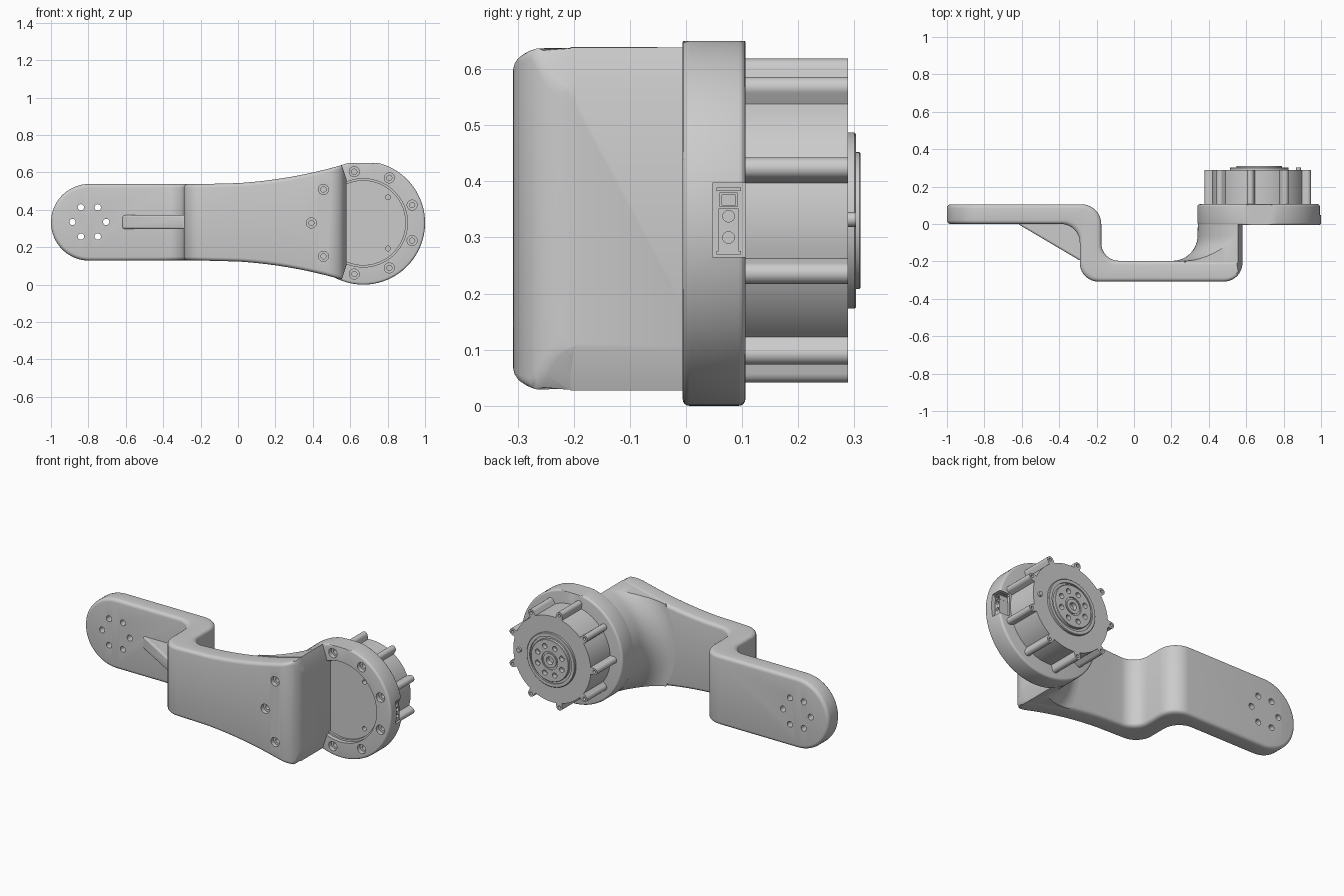
import bpy, bmesh
from math import sin, cos, pi, radians, sqrt, asin

if "Cube" in bpy.data.objects:
    bpy.data.objects.remove(bpy.data.objects["Cube"])

CX, CZ = 0.67, 0.33            # motor axis (runs along y)
AX, AR = -0.795, 0.205         # rounded free end of the arm
FRONT, BACK = -0.308, -0.197   # faces of the dropped middle section
WALL = 0.58                    # end wall of the dropped section


def finish(bm, name, smooth=True):
    bmesh.ops.remove_doubles(bm, verts=bm.verts, dist=1e-5)
    bmesh.ops.recalc_face_normals(bm, faces=bm.faces)
    me = bpy.data.meshes.new(name)
    bm.to_mesh(me)
    bm.free()
    ob = bpy.data.objects.new(name, me)
    bpy.context.collection.objects.link(ob)
    return ob


def activate(ob):
    bpy.ops.object.select_all(action='DESELECT')
    ob.select_set(True)
    bpy.context.view_layer.objects.active = ob


def boolean(ob, cutter, op='DIFFERENCE'):
    activate(ob)
    m = ob.modifiers.new("cut", 'BOOLEAN')
    m.operation, m.object, m.solver = op, cutter, 'EXACT'
    bpy.ops.object.modifier_apply(modifier=m.name)
    bpy.data.objects.remove(cutter)


def lathe(bm, prof, cx=CX, cz=CZ, n=96):
    """Revolve (radius, y) points about a y-parallel axis."""
    rings = [[bm.verts.new((cx + r * cos(2 * pi * i / n), y, cz + r * sin(2 * pi * i / n)))
              for i in range(n)] for r, y in prof]
    for a, b in zip(rings, rings[1:]):
        for i in range(n):
            j = (i + 1) % n
            bm.faces.new((a[i], a[j], b[j], b[i]))


def prism(bm, pts, a, b, axis):
    put = (lambda u, v, w: (u, w, v)) if axis == 'y' else (lambda u, v, w: (u, v, w))
    lo = [bm.verts.new(put(u, v, a)) for u, v in pts]
    hi = [bm.verts.new(put(u, v, b)) for u, v in pts]
    bm.faces.new(lo)
    bm.faces.new(hi)
    for i in range(len(pts)):
        j = (i + 1) % len(pts)
        bm.faces.new((lo[i], lo[j], hi[j], hi[i]))


def box(bm, x0, x1, y0, y1, z0, z1):
    prism(bm, [(x0, y0), (x1, y0), (x1, y1), (x0, y1)], z0, z1, 'z')


def polar(r, deg):
    return CX + r * cos(radians(deg)), CZ + r * sin(radians(deg))


def hole(bm, x, z, r, y0, y1, n=20):
    lathe(bm, [(0, y0), (r, y0), (r, y1), (0, y1)], x, z, n)


def counterbore(bm, x, z, y):
    lathe(bm, [(0, y - .02), (.027, y - .02), (.027, y + .025),
               (.014, y + .025), (.014, y + .08), (0, y + .08)], x, z, 24)


def half_height(x):
    if x > .555:
        return .306 - .076 * (x - .555) / .025
    return AR + .101 * (max(0, x + .15) / .705) ** 2


# Arm: rounded-rectangle section lofted along the stepped path
stations = []                  # (front x, front y, back x, back y, cap angle)
for i in range(17):
    stations.append((AX, 0, AX, .105, pi / 2 * i / 16))
N = 10
for i in range(N + 1):         # first bend
    t = pi / 2 * i / N
    stations.append((-.39 + .1 * sin(t), -.1 + .1 * cos(t),
                     -.28 + .105 * sin(t), .105 * cos(t), None))
for i in range(N + 1):         # second bend
    t = pi / 2 * i / N
    stations.append((-.19 - .1 * cos(t), FRONT + .1 - .1 * sin(t),
                     -.08 - .095 * cos(t), BACK + .095 - .095 * sin(t), None))
for i in range(13):
    x = i * .46 / 12
    stations.append((x, FRONT, x, BACK, None))
for i in range(13):            # rounded front corner of the end wall
    t = pi / 2 * i / 12
    stations.append((.48 + .1 * sin(t), FRONT + .1 - .1 * cos(t),
                     .5 + .08 * i / 12, BACK, None))
R, T = .02, .105
quarter = [(R * (1 - sin(pi / 2 * k / 4)), R * (1 - cos(pi / 2 * k / 4)) / T) for k in range(5)]
section = quarter + [(e, 1 - s) for e, s in reversed(quarter)]
bm = bmesh.new()
loops = []
for fx, fy, bx, by, cap in stations:
    up, down = [], []
    for e, s in section:
        x, y = fx + (bx - fx) * s, fy + (by - fy) * s
        h = half_height(x) - e
        if cap is not None:
            x, h = AX - (AR - e) * cos(cap), (AR - e) * sin(cap)
        up.append(bm.verts.new((x, y, CZ + .003 + h)))
        down.append(bm.verts.new((x, y, CZ + .003 - h)))
    loops.append(up + down[::-1])
for a, b in zip(loops, loops[1:]):
    for i in range(len(a)):
        j = (i + 1) % len(a)
        bm.faces.new((a[i], a[j], b[j], b[i]))
bm.faces.new(loops[0])
bm.faces.new(loops[-1])
arm = finish(bm, "arm")

# Arm holes: six through holes at the free end, three counterbores by the motor
bm = bmesh.new()
for i in range(6):
    a = pi / 3 * i
    hole(bm, AX + .09 * cos(a), .335 + .09 * sin(a), .017, -.05, .15)
for d in (140, 180, 220):
    counterbore(bm, *polar(.278, d), FRONT)
boolean(arm, finish(bm, "arm_cutter"))

# Stiffening rib under the first bend
bm = bmesh.new()
prism(bm, [(-.62, .02), (-.62, 0), (-.29, -.195), (-.27, -.195), (-.27, .02)], .297, .371, 'z')
rib = finish(bm, "rib")
m = rib.modifiers.new("round", 'BEVEL')
m.width, m.segments = .01, 3

# Collar: filleted round boss clipped to the arm outline
bm = bmesh.new()
fillet = [(.465 - .135 * cos(pi / 2 * k / 12), BACK + .135 - .135 * sin(pi / 2 * k / 12))
          for k in range(13)]
lathe(bm, [(0, .04), (.328, .04)] + fillet + [(.465, -.206), (0, -.206)], n=128)
collar = finish(bm, "collar")
bm = bmesh.new()
xs = [.1 + .455 * i / 16 for i in range(17)] + [WALL]
top = [(x, CZ + .003 + half_height(x)) for x in xs]
bot = [(x, CZ + .003 - half_height(x)) for x in reversed(xs)]
prism(bm, top + bot, -.3, .035, 'y')
boolean(collar, finish(bm, "collar_clip"), 'INTERSECT')

# Motor ring with shallow front pocket
bm = bmesh.new()
b = .012
edge = [(.33 - b + b * sin(pi / 2 * k / 4), -.006 + b - b * cos(pi / 2 * k / 4)) for k in range(5)]
edge += [(r, .1 - y) for r, y in reversed(edge)]
lathe(bm, [(0, .03), (.225, .03), (.225, .018), (.236, .018), (.236, -.006)] + edge + [(0, .106)], n=128)
for v in bm.verts:
    v.co.z = min(v.co.z, .65)
ring = finish(bm, "motor_ring")
bm = bmesh.new()
for d in (100, 60, 20, -20, -60, -100):
    counterbore(bm, *polar(.278, d), -.006)
for d in (46, -46):
    hole(bm, *polar(.19, d), .013, .02, .06)
box(bm, .93, 1.05, .047, .15, .265, .397)
boolean(ring, finish(bm, "ring_cutter"))

# Connector in the ring notch
bm = bmesh.new()
box(bm, .92, .985, .058, .094, .276, .352)
box(bm, .92, .985, .06, .092, .354, .38)
connector = finish(bm, "connector")
bm = bmesh.new()
for z in (.30, .338):
    bmesh.ops.create_cone(bm, cap_ends=True, segments=16, radius1=.0105, radius2=.0105, depth=.05)
    new = [v for v in bm.verts if v.co.x < .5]
    for v in new:
        v.co = (.985 + v.co.z, .076 + v.co.x, z + v.co.y)
box(bm, .965, 1.02, .064, .088, .358, .376)
boolean(connector, finish(bm, "connector_cutter"))
bm = bmesh.new()
for z in (.272, .385):
    box(bm, .93, .985, .054, .098, z - .002, z + .004)
finish(bm, "connector_clips")

# Motor housing: drum with nine screw lugs
D, L, BASE = .274, .019, .252
half = asin(L / D) * .999
pts = []
for i in range(9):
    c = radians(20 + 40 * i)
    for k in range(-6, 7):
        d = half * sin(pi / 2 * k / 6)
        r = D * cos(d) + sqrt(max(0, L * L - (D * sin(d)) ** 2))
        pts.append((CX + r * cos(c + d), CZ + r * sin(c + d)))
        if abs(k) == 6:
            foot = (CX + BASE * cos(c + d * 1.15), CZ + BASE * sin(c + d * 1.15))
            pts.insert(len(pts) - 1 if k < 0 else len(pts), foot)
    for k in range(1, 8):
        a = c + half * 1.15 + (radians(40) - 2.3 * half) * k / 8
        pts.append((CX + BASE * cos(a), CZ + BASE * sin(a)))
bm = bmesh.new()
prism(bm, pts, .1, .289, 'y')
housing = finish(bm, "motor_housing")
bm = bmesh.new()
for i in range(9):
    hole(bm, *polar(D, 20 + 40 * i), .009, .26, .32, 12)
hole(bm, CX, CZ, .156, .27, .32, 64)
boolean(housing, finish(bm, "housing_cutter"))

# Output hub with bolt circle
bm = bmesh.new()
lathe(bm, [(0, .265), (.157, .265), (.157, .3), (.154, .303), (.136, .303), (.136, .294),
           (.122, .294), (.122, .309), (.12, .311), (.052, .311), (.052, .305), (.042, .305),
           (.042, .311), (.022, .311), (.022, .285), (0, .285)])
hub = finish(bm, "output_hub")
bm = bmesh.new()
for i in range(8):
    hole(bm, *polar(.085, 22.5 + 45 * i), .015, .285, .33)
boolean(hub, finish(bm, "hub_cutter"))

# Small locating stud on the housing face
bm = bmesh.new()
hole(bm, .88, CZ + .002, .013, .28, .303)
finish(bm, "locating_stud")

for ob in list(bpy.context.collection.objects):
    activate(ob)
    bpy.ops.object.shade_smooth_by_angle(angle=radians(32))
